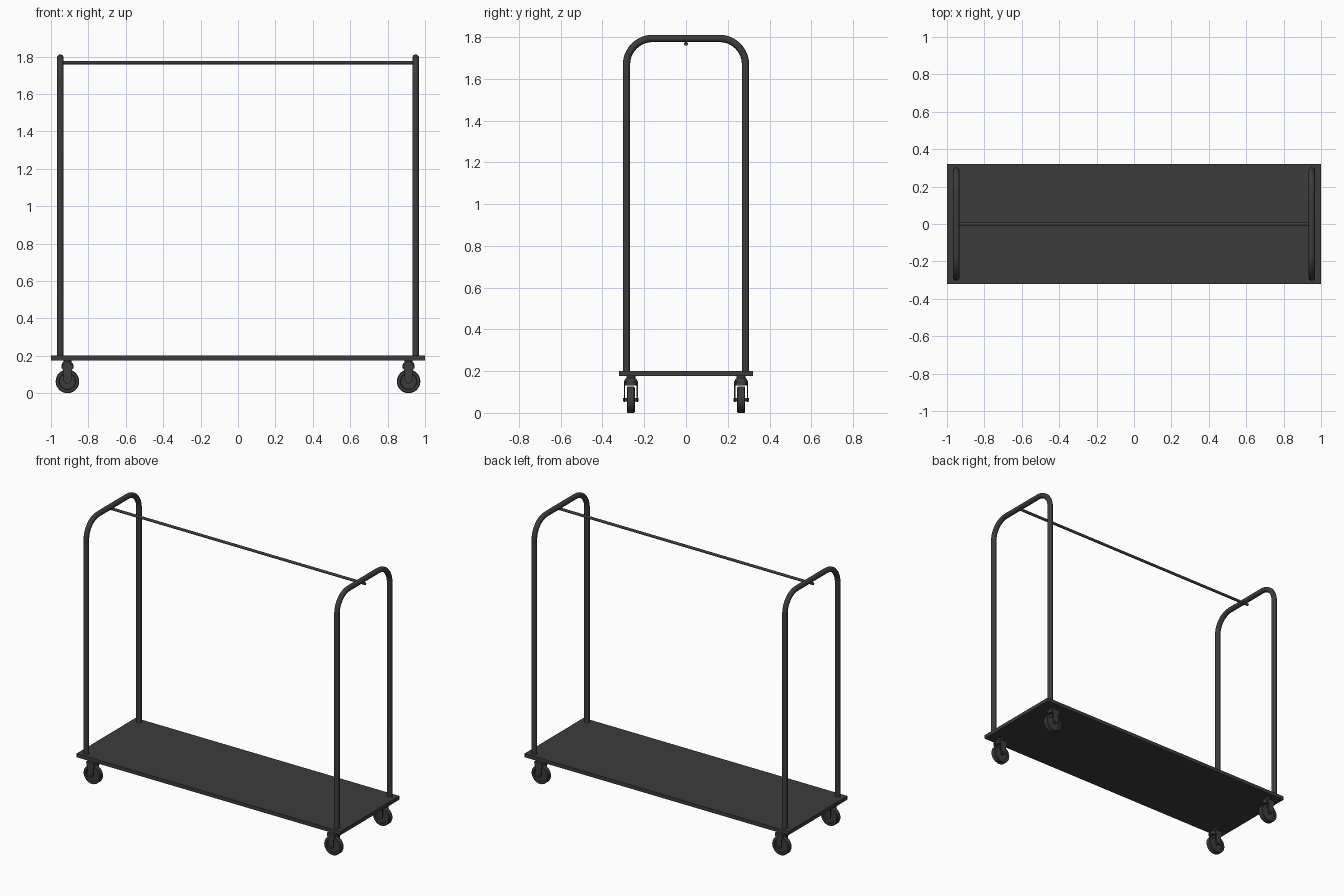
import bpy, bmesh, math
from mathutils import Matrix, Vector

if "Cube" in bpy.data.objects:
    bpy.data.objects.remove(bpy.data.objects["Cube"])

dark = bpy.data.materials.new("dark_grey")
dark.diffuse_color = (0.045, 0.045, 0.045, 1)
dark.use_nodes = True
dark.node_tree.nodes["Principled BSDF"].inputs["Base Color"].default_value = dark.diffuse_color


def finish(name, bm, smooth=True):
    bmesh.ops.recalc_face_normals(bm, faces=bm.faces)
    me = bpy.data.meshes.new(name)
    bm.to_mesh(me)
    bm.free()
    ob = bpy.data.objects.new(name, me)
    bpy.context.collection.objects.link(ob)
    me.materials.append(dark)
    if smooth:
        bpy.ops.object.select_all(action='DESELECT')
        ob.select_set(True)
        bpy.context.view_layer.objects.active = ob
        bpy.ops.object.shade_smooth_by_angle(angle=math.radians(35))
    return ob


def sweep(name, path, side, radius, n=20):
    """Round tube along a planar path; side is the plane normal."""
    bm, rings = bmesh.new(), []
    for i, p in enumerate(path):
        t = (path[min(i + 1, len(path) - 1)] - path[max(i - 1, 0)]).normalized()
        up = t.cross(side)
        rings.append([bm.verts.new(p + radius * (math.cos(a) * side + math.sin(a) * up))
                      for a in (2 * math.pi * k / n for k in range(n))])
    for r, s in zip(rings, rings[1:]):
        for k in range(n):
            bm.faces.new((r[k], r[(k + 1) % n], s[(k + 1) % n], s[k]))
    bm.faces.new(rings[0])
    bm.faces.new(rings[-1])
    return finish(name, bm)


def lathe(name, profile, matrix, n=32):
    """Spin (radius, height) points round the local z axis."""
    bm = bmesh.new()
    vs = [bm.verts.new((r, 0, z)) for r, z in profile]
    es = [bm.edges.new(e) for e in zip(vs, vs[1:])]
    bmesh.ops.spin(bm, geom=vs + es, axis=(0, 0, 1), cent=(0, 0, 0),
                   angle=2 * math.pi, steps=n)
    bmesh.ops.remove_doubles(bm, verts=bm.verts, dist=1e-5)
    bm.transform(matrix)
    return finish(name, bm)


def plate(name, outline, y0, y1, origin):
    """Extrude an (x, z) outline between y0 and y1."""
    bm = bmesh.new()
    f = bm.faces.new([bm.verts.new((x, y0, z)) for x, z in outline])
    ext = bmesh.ops.extrude_face_region(bm, geom=[f])["geom"]
    bmesh.ops.translate(bm, vec=(0, y1 - y0, 0),
                        verts=[v for v in ext if isinstance(v, bmesh.types.BMVert)])
    bm.transform(Matrix.Translation(origin))
    return finish(name, bm)


# Base platform
bm = bmesh.new()
bmesh.ops.create_cube(bm, size=1)
bm.transform(Matrix.Translation((0, 0, 0.188)) @ Matrix.Diagonal((2, 0.64, 0.025, 1)))
finish("base_platform", bm, smooth=False)

# End hoops
HY, HZ, BEND = 0.285, 1.793, 0.125
half = [(HY, 0.19)] + [
    (HY - BEND + BEND * math.cos(a), HZ - BEND + BEND * math.sin(a))
    for a in (math.pi / 2 * k / 12 for k in range(13))]
for side, x in (("left", -0.95), ("right", 0.95)):
    pts = half + [(-y, z) for y, z in reversed(half)]
    sweep(side + "_hoop", [Vector((x, y, z)) for y, z in pts], Vector((1, 0, 0)), 0.0175)

# Hanging rail
sweep("hanging_rail", [Vector((-0.966, 0, 1.767)), Vector((0.966, 0, 1.767))],
      Vector((0, 1, 0)), 0.009)

# Casters
R, W = 0.063, 0.019
wheel = [(0, -0.013), (0.042, -0.013), (0.045, -W), (R - 0.004, -W), (R, -W + 0.004),
         (R, W - 0.004), (R - 0.004, W), (0.045, W), (0.042, 0.013), (0, 0.013)]
swivel = [(0, 0.178), (0.022, 0.178), (0.022, 0.166), (0.028, 0.160), (0.032, 0.150),
          (0.032, 0.132), (0, 0.132)]
axle = [(0, -0.037), (0.009, -0.037), (0.009, 0.037), (0, 0.037)]
arm = [(0.030, 0.153), (-0.030, 0.153), (-0.029, 0.135), (-0.021, 0.115)] + [
    (0.021 * math.cos(a), 0.072 + 0.021 * math.sin(a))
    for a in (math.pi + math.pi * k / 10 for k in range(11))] + [(0.021, 0.115), (0.029, 0.135)]
bridge = [(0.030, 0.153), (-0.030, 0.153), (-0.030, 0.145), (0.030, 0.145)]
for sx, end in ((-1, "left"), (1, "right")):
    for sy, row in ((-1, "front"), (1, "back")):
        tag = f"{row}_{end}_caster_"
        o = Vector((sx * 0.912, sy * 0.264, 0))
        hub = Matrix.Translation(o + Vector((0, 0, R))) @ Matrix.Rotation(math.pi / 2, 4, 'X')
        lathe(tag + "wheel", wheel, hub)
        lathe(tag + "axle", axle, hub, 16)
        lathe(tag + "swivel", swivel, Matrix.Translation(o), 24)
        plate(tag + "fork_bridge", bridge, -0.033, 0.033, o)
        plate(tag + "fork_arm_a", arm, -0.034, -0.028, o)
        plate(tag + "fork_arm_b", arm, 0.028, 0.034, o)
